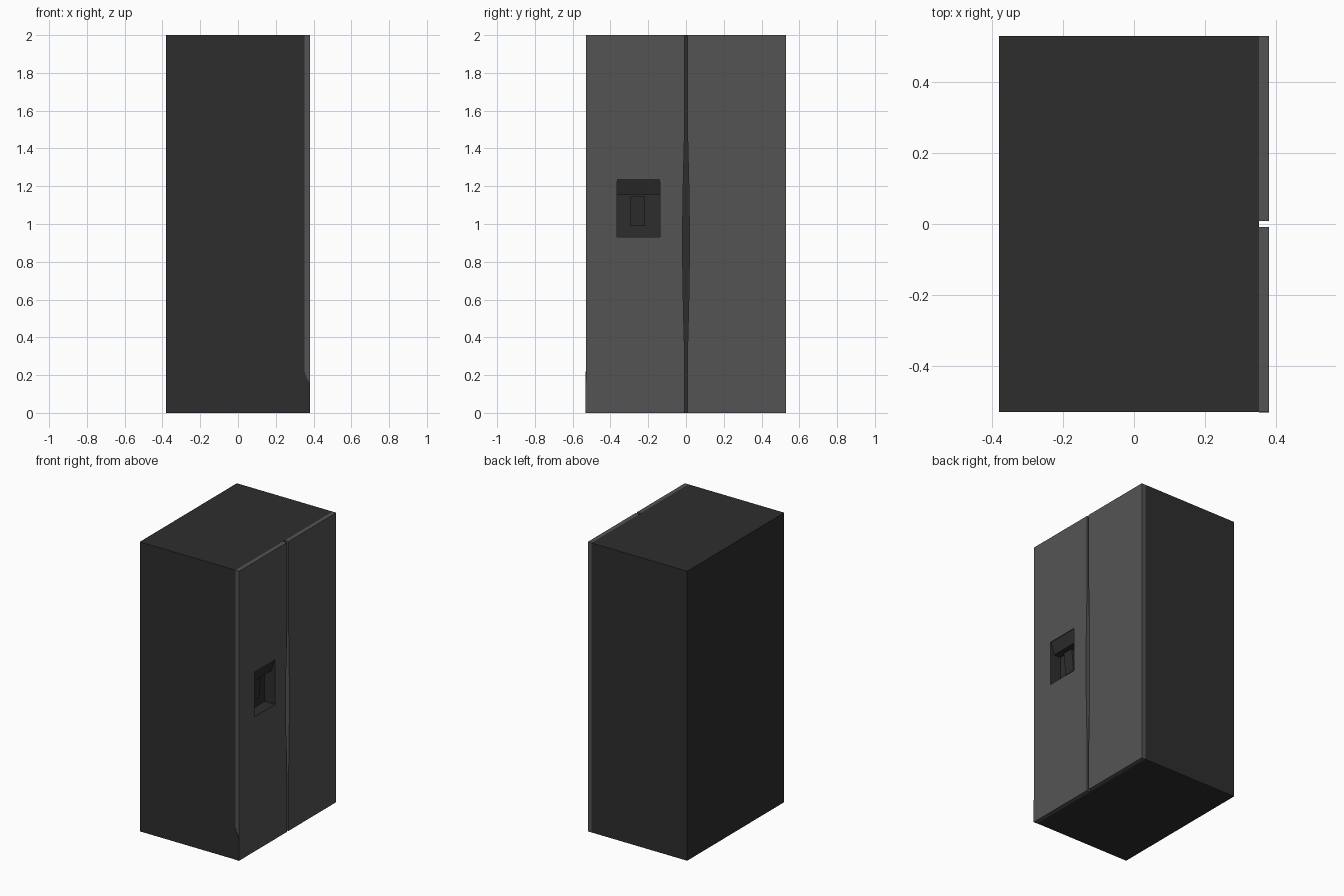
import bpy, bmesh, math

if "Cube" in bpy.data.objects:
    bpy.data.objects.remove(bpy.data.objects["Cube"])

def material(name, v):
    m = bpy.data.materials.new(name)
    m.diffuse_color = (v, v, v, 1)
    m.use_nodes = True
    m.node_tree.nodes["Principled BSDF"].inputs["Base Color"].default_value = m.diffuse_color
    return m

DARK = material("dark casing", 0.027)
GREY = material("grey door", 0.088)

def prism(name, pts, axis, lo, hi, mat):
    """Extrude a 2D outline along x (points y,z) or along y (points x,z)."""
    def place(p, t):
        return (t, p[0], p[1]) if axis == 'x' else (p[0], t, p[1])
    bm = bmesh.new()
    a = [bm.verts.new(place(p, lo)) for p in pts]
    b = [bm.verts.new(place(p, hi)) for p in pts]
    bm.faces.new(a)
    bm.faces.new(b[::-1])
    n = len(pts)
    for i in range(n):
        bm.faces.new((a[i], b[i], b[(i + 1) % n], a[(i + 1) % n]))
    bmesh.ops.recalc_face_normals(bm, faces=bm.faces)
    me = bpy.data.meshes.new(name)
    bm.to_mesh(me)
    bm.free()
    me.materials.append(mat)
    ob = bpy.data.objects.new(name, me)
    bpy.context.collection.objects.link(ob)
    return ob

def rect(a0, a1, b0, b1):
    return [(a0, b0), (a1, b0), (a1, b1), (a0, b1)]

def cut(ob, cutter):
    mod = ob.modifiers.new("recess", 'BOOLEAN')
    mod.operation = 'DIFFERENCE'
    mod.solver = 'EXACT'
    mod.object = cutter
    bpy.context.view_layer.objects.active = ob
    bpy.ops.object.modifier_apply(modifier=mod.name)

# Cabinet
cabinet = prism("cabinet", rect(-0.53, 0.53, 0, 2), 'x', -0.38, 0.352, DARK)

# Doors, with a shallow curved finger scoop on each inner edge
scoop = []
for i in range(13):
    t = i / 12
    scoop.append((0.008 + 0.010 * math.sin(math.pi * t), 0.33 + 1.15 * t))
outline = [(0.53, 2), (0.53, 0), (0.008, 0)] + scoop + [(0.008, 2)]
doors = {}
for name, s in (("freezer_door", -1), ("fridge_door", 1)):
    doors[name] = prism(name, [(s * y, z) for y, z in outline], 'x', 0.352, 0.38, GREY)

# Dispenser recess through the freezer door into the cabinet
Y0, Y1, Z0, Z1 = -0.365, -0.137, 0.93, 1.238
cutter = prism("recess_cutter", rect(Y0, Y1, Z0, Z1), 'x', 0.30, 0.45, DARK)
freezer = doors["freezer_door"]
cut(cabinet, cutter)
cut(freezer, cutter)
bpy.data.objects.remove(cutter)

# Dark lining on the recess walls inside the door
freezer.data.materials.append(DARK)
for f in freezer.data.polygons:
    c = f.center
    inside = Y0 - 0.001 < c.y < Y1 + 0.001 and Z0 - 0.001 < c.z < Z1 + 0.001
    if inside and abs(f.normal.x) < 0.5:
        f.material_index = 1

# Sloping control panel at the top of the recess
prism("dispenser_panel", [(0.30, 1.238), (0.376, 1.238), (0.352, 1.155), (0.30, 1.155)],
      'y', Y0, Y1, DARK)

# Dispenser paddle
prism("dispenser_paddle", [(0.30, 0.99), (0.315, 0.99), (0.33, 1.145), (0.30, 1.145)],
      'y', -0.297, -0.218, DARK)

# Dark foot trim on the outer side of the freezer door
prism("door_foot_trim", [(0.352, 0), (0.38, 0), (0.38, 0.16), (0.366, 0.18), (0.352, 0.22)],
      'y', -0.532, -0.53, DARK)
